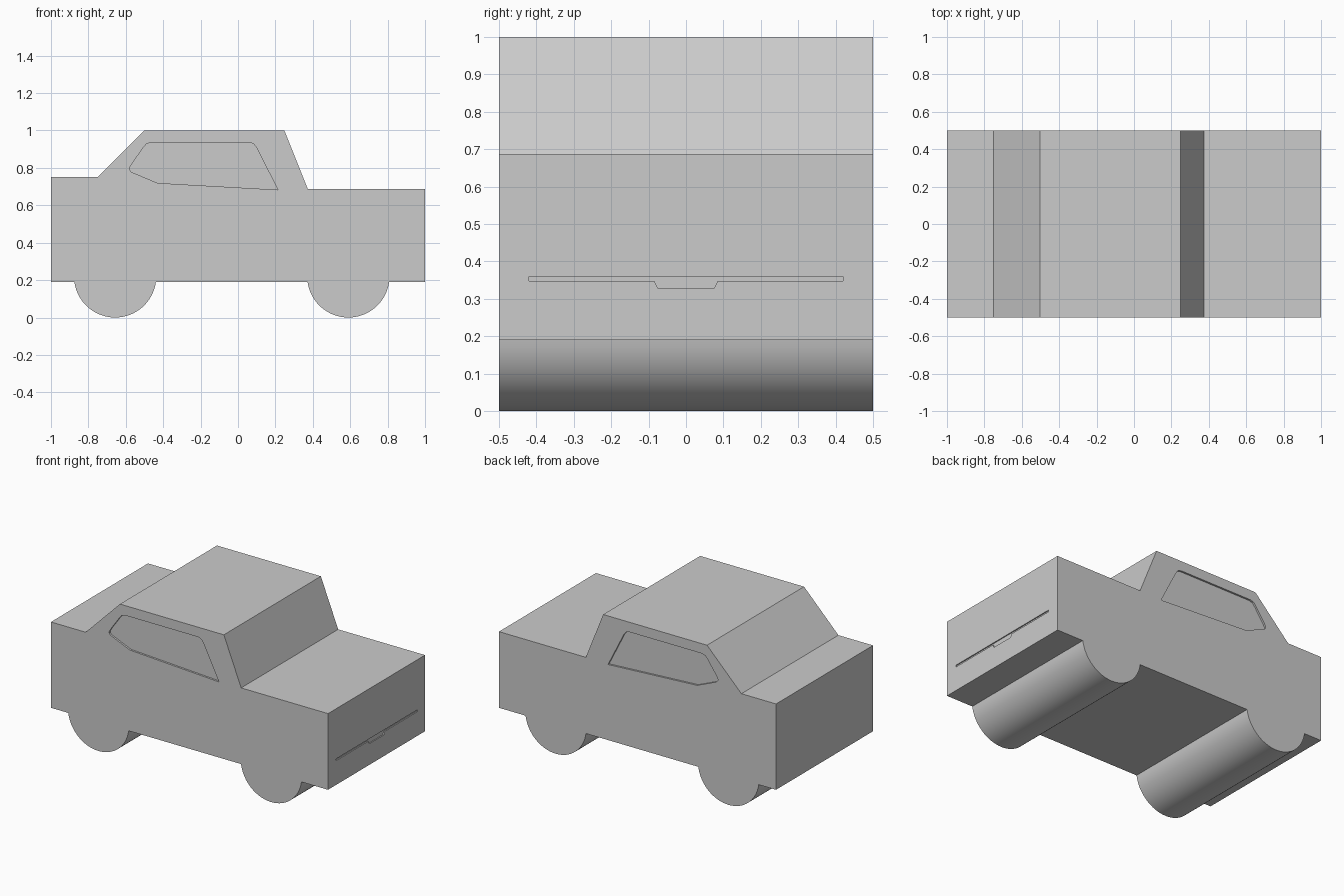
import bpy, bmesh, math
from mathutils import Vector

if "Cube" in bpy.data.objects:
    bpy.data.objects.remove(bpy.data.objects["Cube"])


def extrude_profile(name, points, offset):
    """Closed outline of 3D points extruded along offset."""
    bm = bmesh.new()
    face = bm.faces.new([bm.verts.new(p) for p in points])
    result = bmesh.ops.extrude_face_region(bm, geom=[face], use_keep_orig=True)
    verts = [g for g in result["geom"] if isinstance(g, bmesh.types.BMVert)]
    bmesh.ops.translate(bm, verts=verts, vec=Vector(offset))
    bmesh.ops.recalc_face_normals(bm, faces=bm.faces[:])
    mesh = bpy.data.meshes.new(name)
    bm.to_mesh(mesh)
    bm.free()
    obj = bpy.data.objects.new(name, mesh)
    bpy.context.collection.objects.link(obj)
    return obj


def wheel_arc(cx, r=0.22, floor=0.19, steps=32):
    """Lower part of a wheel circle, left to right, ending on the floor line."""
    start = math.asin((r - floor) / r)
    angles = [math.pi + start + (math.pi - 2 * start) * i / steps for i in range(steps + 1)]
    return [(cx + r * math.cos(a), r + r * math.sin(a)) for a in angles]


def cut(body, cutter):
    mod = body.modifiers.new(cutter.name, 'BOOLEAN')
    mod.operation = 'DIFFERENCE'
    mod.solver = 'EXACT'
    mod.object = cutter
    bpy.context.view_layer.objects.active = body
    bpy.ops.object.modifier_apply(modifier=mod.name)
    bpy.data.objects.remove(cutter, do_unlink=True)


# Body with full-width wheels
outline = [(-1, 0.19)] + wheel_arc(-0.657) + wheel_arc(0.59) + [
    (1, 0.19), (1, 0.687), (0.373, 0.687), (0.248, 1),
    (-0.502, 1), (-0.75, 0.75), (-1, 0.75)]
body = extrude_profile("car_body", [(x, -0.5, z) for x, z in outline], (0, 1, 0))

# Recessed side windows
window = [(-0.58, 0.80), (-0.565, 0.825), (-0.505, 0.91), (-0.49, 0.928), (-0.465, 0.936),
          (0.06, 0.936), (0.083, 0.929), (0.1, 0.907), (0.213, 0.683),
          (-0.43, 0.719), (-0.57, 0.778), (-0.58, 0.79)]
for side in (-1, 1):
    cut(body, extrude_profile("window_cutter",
                              [(x, side * 0.488, z) for x, z in window], (0, side * 0.1, 0)))

# Fine bumper line with a centre notch on the nose
bumper = [(-0.42, 0.36), (0.42, 0.36), (0.42, 0.348), (0.085, 0.348),
          (0.075, 0.328), (-0.075, 0.328), (-0.085, 0.348), (-0.42, 0.348)]
cut(body, extrude_profile("bumper_cutter", [(0.993, y, z) for y, z in bumper], (0.1, 0, 0)))

# Smooth wheels, crisp body edges
bpy.ops.object.select_all(action='DESELECT')
body.select_set(True)
bpy.context.view_layer.objects.active = body
bpy.ops.object.shade_smooth_by_angle(angle=math.radians(15))
